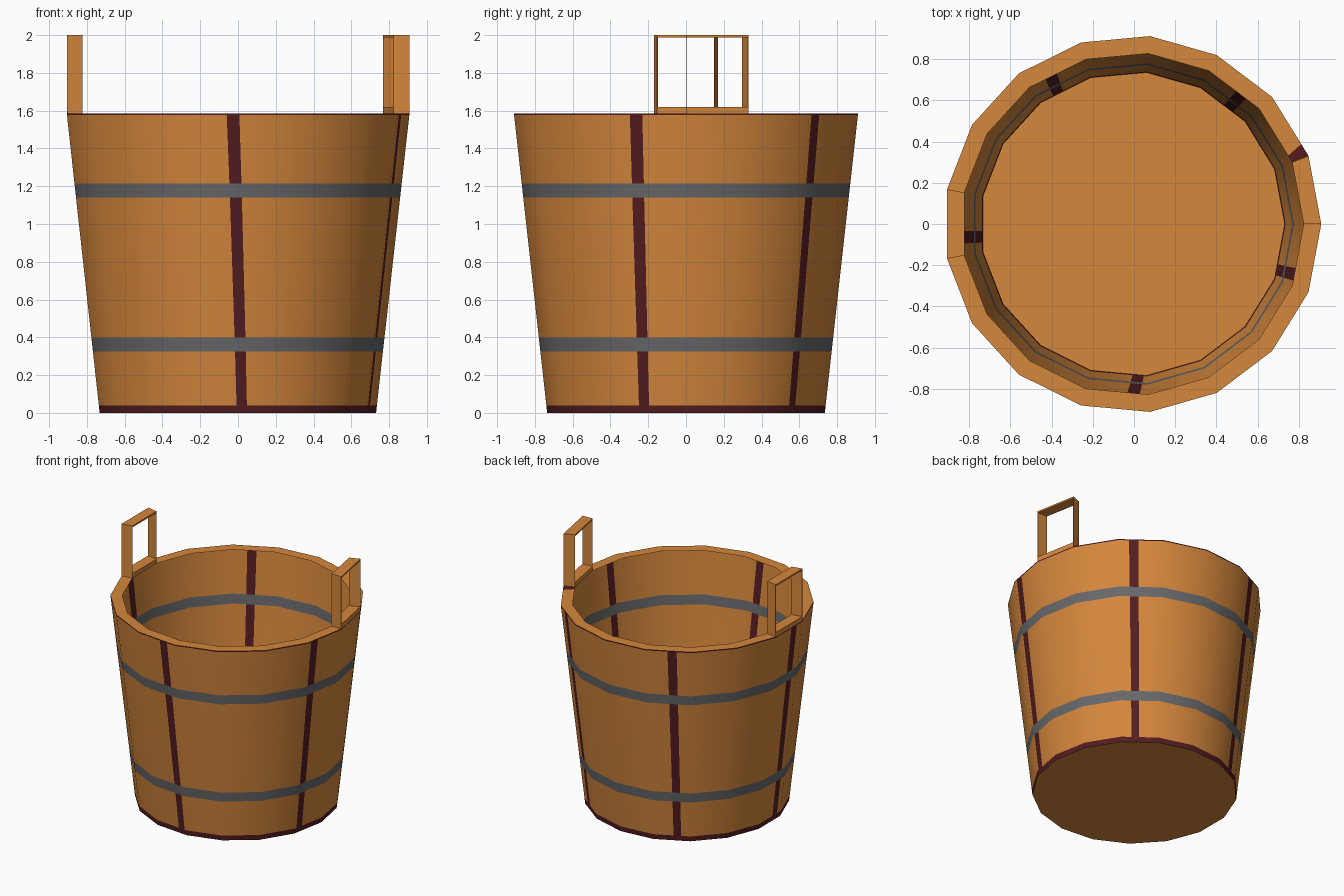
import bpy, bmesh, math
from mathutils import Vector

if "Cube" in bpy.data.objects:
    bpy.data.objects.remove(bpy.data.objects["Cube"])

N, CX = 17, -0.007            # sides, x offset that centres the odd-sided body
H = 1.585                     # rim height
R0, R1, RI = 0.738, 0.915, 0.830   # bottom radius, rim radius, rim opening
HALF = 0.1                    # half width of a dark seam, in sides


def material(name, rgb):
    m = bpy.data.materials.new(name)
    m.diffuse_color = (*rgb, 1)
    m.use_nodes = True
    m.node_tree.nodes["Principled BSDF"].inputs["Base Color"].default_value = m.diffuse_color
    return m


MATS = [material("wood", (0.665, 0.242, 0.045)),
        material("dark_red_seam", (0.089, 0.0120, 0.0148)),
        material("grey_band", (0.136, 0.138, 0.144))]


def point(u, r, z):
    """Point on the 17-sided ring; u counts sides from +x."""
    k = math.floor(u)
    a, b = (Vector((r * math.cos(i * math.tau / N), r * math.sin(i * math.tau / N), z))
            for i in (k, k + 1))
    return a.lerp(b, u - k) + Vector((CX, 0, 0))


def finish(bm, name):
    me = bpy.data.meshes.new(name)
    bm.to_mesh(me)
    bm.free()
    for m in MATS:
        me.materials.append(m)
    ob = bpy.data.objects.new(name, me)
    bpy.context.collection.objects.link(ob)
    return ob


# thin smooth wall, cut into seams (vertical) and bands (horizontal)
rows = [0, 0.04, 0.325, 0.40, 1.14, 1.215, 1.577, H]
seams = [(2.34, 2.38), (5.58, 5.65), (8.69, 8.73), (12.69, 12.85), (16.20, 16.17)]
cols = [(i, i) for i in range(N)]
for top, bot in seams:
    cols += [(top - HALF, bot - HALF), (top + HALF, bot + HALF)]
cols.sort()
bm = bmesh.new()
grid = [[bm.verts.new(point(b + (t - b) * z / H, R0 + (R1 - R0) * z / H, z)) for z in rows]
        for t, b in cols]
for c in range(len(cols)):
    nxt = (c + 1) % len(cols)
    mid = (cols[c][0] + (cols[nxt][0] if nxt else N)) / 2
    seam = any(abs(mid - t) < HALF * 0.9 for t, b in seams)
    for r in range(len(rows) - 1):
        f = bm.faces.new((grid[c][r], grid[nxt][r], grid[nxt][r + 1], grid[c][r + 1]))
        f.smooth = True
        z = (rows[r] + rows[r + 1]) / 2
        if 0.325 < z < 0.40 or 1.14 < z < 1.215:
            f.material_index = 2
        elif seam or z < 0.04 or z > 1.577:
            f.material_index = 1
wall = finish(bm, "bucket_wall")
wall.data.normals_split_custom_set_from_vertices(
    [Vector((v.co.x - CX, v.co.y, -0.09)).normalized() for v in wall.data.vertices])

# flat overhanging rim, with one dark joint
bm = bmesh.new()
cuts = sorted([(i, i) for i in range(N + 1)] + [(1.2, 1.12)])
for (a, ai), (b, bi) in zip(cuts, cuts[1:]):
    f = bm.faces.new([bm.verts.new(p) for p in (
        point(a, R1, H), point(b, R1, H), point(bi, RI, H), point(ai, RI, H))])
    f.material_index = 1 if b == 1.2 else 0
bmesh.ops.remove_doubles(bm, verts=bm.verts, dist=1e-5)
finish(bm, "rim")

# bottom disc
bm = bmesh.new()
bm.faces.new([bm.verts.new(point(i, R0, 0)) for i in range(N)][::-1])
finish(bm, "bottom")


# handles: open frames standing on one side of the rim each
def handle(name, u):
    bm = bmesh.new()
    t = 0.01
    outer = [(0, H), (1, H), (1, 2.0), (0, 2.0)]
    hole = [(t, 1.62), (1 - t, 1.62), (1 - t, 1.987), (t, 1.987)]

    def ring(pts, r):
        return [bm.verts.new(point(u, r, z).lerp(point(u + 1, r, z), s)) for s, z in pts]
    oo, oi, ho, hi = ring(outer, R1), ring(outer, RI), ring(hole, R1), ring(hole, RI)
    for i in range(4):
        j = (i + 1) % 4
        for a, b in ((oo, ho), (hi, oi), (ho, hi), (oi, oo)):
            bm.faces.new((a[i], a[j], b[j], b[i]))
    bmesh.ops.recalc_face_normals(bm, faces=bm.faces)
    finish(bm, name)


handle("right_handle", 0)
handle("left_handle", 8)
